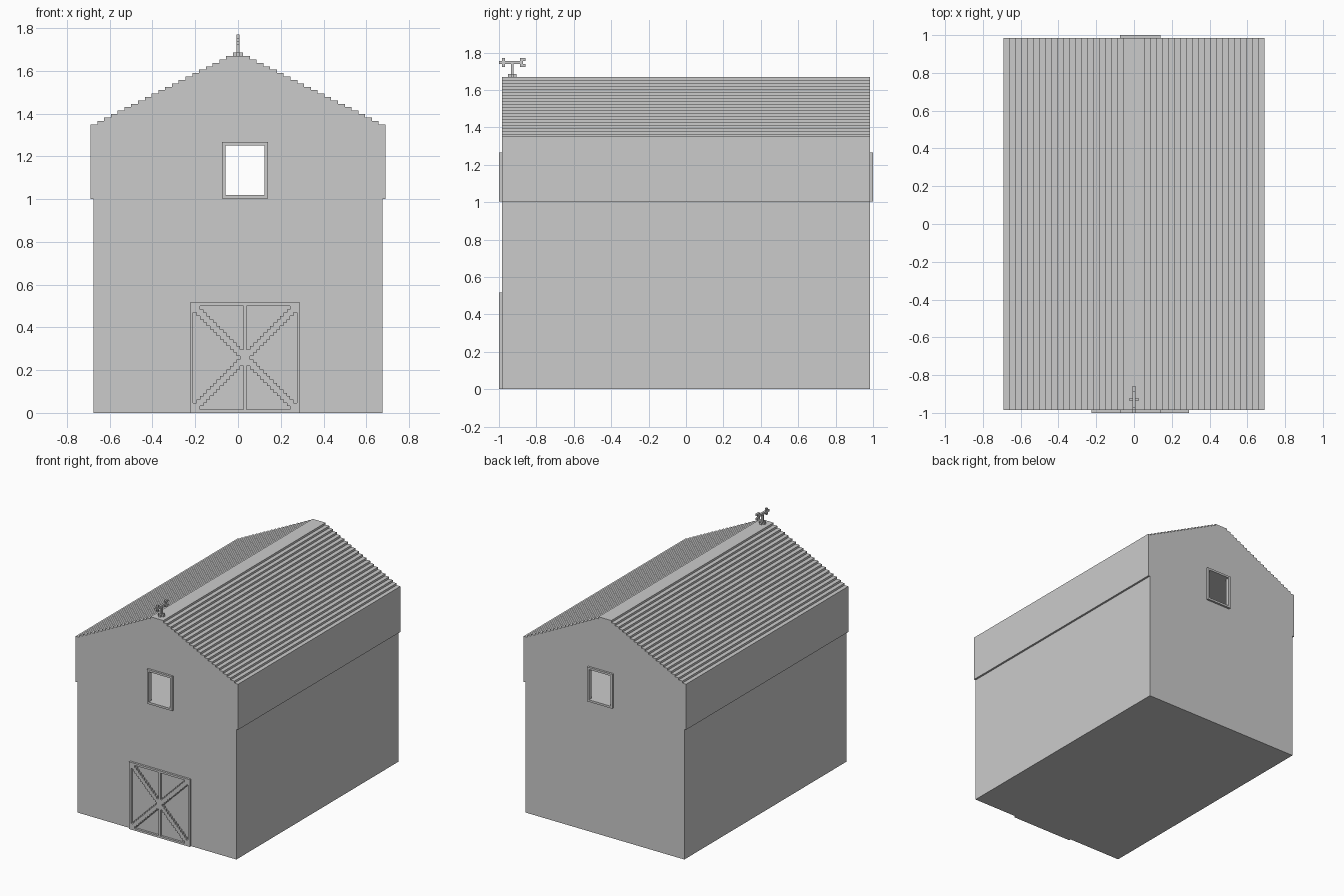
import bpy, bmesh

if "Cube" in bpy.data.objects:
    bpy.data.objects.remove(bpy.data.objects["Cube"])

V = 0.0159          # one block unit
WALL = 0.984        # half length of the barn
CX = 0.033          # centre line of door and windows


def finish(bm, name):
    bmesh.ops.recalc_face_normals(bm, faces=bm.faces)
    me = bpy.data.meshes.new(name)
    bm.to_mesh(me)
    bm.free()
    ob = bpy.data.objects.new(name, me)
    bpy.context.collection.objects.link(ob)
    return ob


def boxes(name, spans):
    """One object from boxes given as (x0, x1, y0, y1, z0, z1)."""
    bm = bmesh.new()
    for x0, x1, y0, y1, z0, z1 in spans:
        for v in bmesh.ops.create_cube(bm, size=1)["verts"]:
            v.co = ((x0 + x1) / 2 + v.co.x * (x1 - x0),
                    (y0 + y1) / 2 + v.co.y * (y1 - y0),
                    (z0 + z1) / 2 + v.co.z * (z1 - z0))
    return finish(bm, name)


def cut(target, cutter):
    mod = target.modifiers.new("cut", 'BOOLEAN')
    mod.operation = 'DIFFERENCE'
    mod.solver = 'EXACT'
    mod.object = cutter
    cutter.hide_render = True
    cutter.display_type = 'WIRE'


# Barn body: stepped gable profile extruded along y
half = [(0.675, 0), (0.675, 1.0), (0.69, 1.0), (0.69, 1.35)]
steps = 20
for k in range(1, steps + 1):
    x = 0.69 - (0.69 - 0.055) * k / steps
    z = 1.35 + (1.669 - 1.35) * (k - 1) / steps
    half += [(x, z), (x, z + (1.669 - 1.35) / steps)]
profile = half + [(-x, z) for x, z in reversed(half)]
bm = bmesh.new()
face = bm.faces.new([bm.verts.new((x, -WALL, z)) for x, z in profile])
ext = bmesh.ops.extrude_face_region(bm, geom=[face])["geom"]
bmesh.ops.translate(bm, vec=(0, 2 * WALL, 0),
                    verts=[g for g in ext if isinstance(g, bmesh.types.BMVert)])
barn = finish(bm, "barn_body")

# Loft space behind the windows, and the window openings through both gables
WX, W0, W1 = 0.107, 1.003, 1.267
cut(barn, boxes("loft_cutter", [(-0.655, 0.655, -WALL + V, WALL - V, W0 + 0.012, W1 - 0.012)]))
cut(barn, boxes("window_cutter", [(CX - WX + V, CX + WX - V, -1.1, 1.1, W0 + V, W1 - V)]))

# Window frames, front and back
for name, y0, y1 in (("front_window_frame", -1, -WALL), ("back_window_frame", WALL, 1)):
    boxes(name, [
        (CX - WX, CX - WX + V, y0, y1, W0, W1),
        (CX + WX - V, CX + WX, y0, y1, W0, W1),
        (CX - WX + V, CX + WX - V, y0, y1, W0, W0 + V),
        (CX - WX + V, CX + WX - V, y0, y1, W1 - V, W1)])

# Barn door: raised frame, centre post and stepped cross braces on a grid
N = 33
U = 0.516 / N
bm = bmesh.new()
grid = [[bm.verts.new((CX + (i - N / 2) * U, -1, j * U)) for j in range(N + 1)]
        for i in range(N + 1)]
for i in range(N):
    for j in range(N):
        di, dj = abs(i - 16), abs(j - 16)
        if 16 in (di, dj) or di == 0 or abs(di - dj) <= 1:
            bm.faces.new((grid[i][j], grid[i + 1][j], grid[i + 1][j + 1], grid[i][j + 1]))
bmesh.ops.delete(bm, geom=[v for v in bm.verts if not v.link_faces], context='VERTS')
ext = bmesh.ops.extrude_face_region(bm, geom=bm.faces[:], use_keep_orig=True)["geom"]
bmesh.ops.translate(bm, vec=(0, 1 - WALL, 0),
                    verts=[g for g in ext if isinstance(g, bmesh.types.BMVert)])
finish(bm, "barn_door")

# Weather vane: cross base, post, arrow with a head and forked tail
h = V / 2
py, top, az = -0.929, 1.669, 1.746


def vane(a, b, r):
    """Block from cell a to cell b along the arrow, r cells above and below."""
    return (-h, h, -1 + a * V, -1 + b * V, az - h - r * V, az + h + r * V)


boxes("vane_base", [(-3 * h, 3 * h, py - h, py + h, top - 0.01, top + V),
                    (-h, h, py - 3 * h, py + 3 * h, top - 0.01, top + V)])
boxes("vane_post", [(-h, h, py - h, py + h, top, az)])
tail = [(-h, h, -1 + 8 * V, -1 + 9 * V, az + s * V - h, az + s * V + h) for s in (-1, 1)]
boxes("vane_arrow", [vane(0, 1, 0), vane(1, 2, 1), vane(2, 7, 0), vane(7, 8, 1)] + tail)
